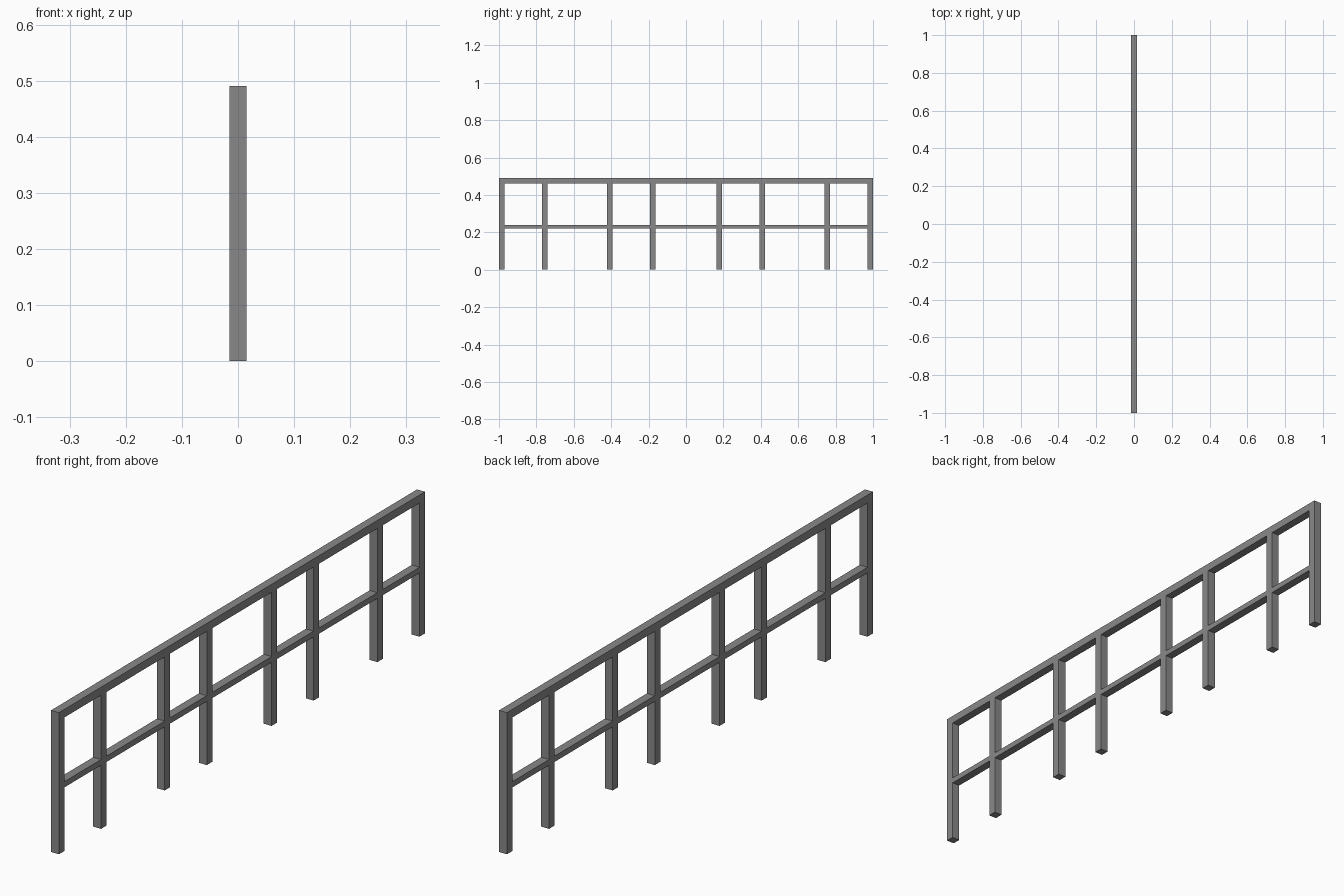
import bpy

if "Cube" in bpy.data.objects:
    bpy.data.objects.remove(bpy.data.objects["Cube"])

W = 0.03                    # square post thickness
TOP, RAIL_BOTTOM = 0.49, 0.462
MID_LOW, MID_HIGH = 0.22, 0.24

grey = bpy.data.materials.new("grey metal")
grey.diffuse_color = (0.25, 0.25, 0.25, 1)
grey.use_nodes = True
grey.node_tree.nodes["Principled BSDF"].inputs["Base Color"].default_value = grey.diffuse_color


def box(name, y0, y1, z0, z1):
    bpy.ops.mesh.primitive_cube_add(size=1, location=(0, (y0 + y1) / 2, (z0 + z1) / 2))
    ob = bpy.context.object
    ob.name = name
    ob.scale = (W, y1 - y0, z1 - z0)
    bpy.ops.object.transform_apply(location=False, rotation=False, scale=True)
    ob.data.materials.append(grey)


# Posts, mirrored about the middle of the railing
half = [0.177, 0.407, 0.755, 1 - W / 2]
posts = sorted([-y for y in half] + half)
for y in posts:
    box("post", y - W / 2, y + W / 2, 0, RAIL_BOTTOM)

# Handrail along the top
box("top_rail", -1, 1, RAIL_BOTTOM, TOP)

# Middle rail pieces between neighbouring posts
for a, b in zip(posts, posts[1:]):
    box("middle_rail", a + W / 2, b - W / 2, MID_LOW, MID_HIGH)
